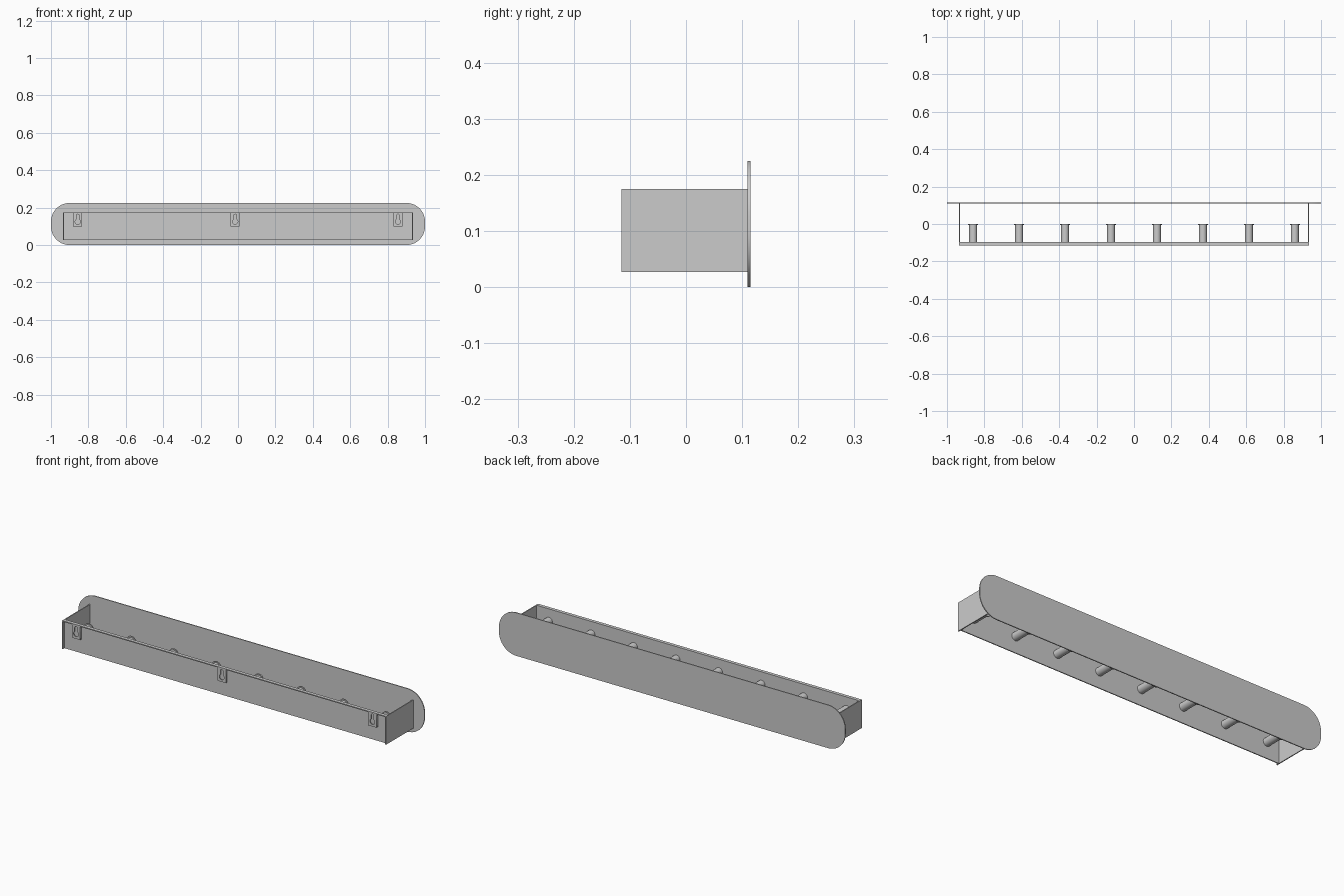
import bpy, math
from mathutils import Matrix

if "Cube" in bpy.data.objects:
    bpy.data.objects.remove(bpy.data.objects["Cube"])


def box(name, x0, x1, y0, y1, z0, z1):
    bpy.ops.mesh.primitive_cube_add(size=1)
    o = bpy.context.object
    o.name = name
    o.data.transform(Matrix.Translation(((x0 + x1) / 2, (y0 + y1) / 2, (z0 + z1) / 2))
                     @ Matrix.Diagonal((x1 - x0, y1 - y0, z1 - z0, 1)))
    return o


def arc(cx, cz, r, a0, a1, n):
    return [(cx + r * math.cos(math.radians(a0 + (a1 - a0) * i / n)),
             cz + r * math.sin(math.radians(a0 + (a1 - a0) * i / n))) for i in range(n + 1)]


def sheet(name, outlines, y, thickness):
    """Flat sheet in the xz plane; further outlines become holes."""
    cu = bpy.data.curves.new(name, 'CURVE')
    cu.dimensions = '2D'
    cu.fill_mode = 'BOTH'
    cu.extrude = thickness / 2
    for pts in outlines:
        sp = cu.splines.new('POLY')
        sp.points.add(len(pts) - 1)
        for p, (x, z) in zip(sp.points, pts):
            p.co = (x, z, 0, 1)
        sp.use_cyclic_u = True
    tmp = bpy.data.objects.new(name + "_curve", cu)
    bpy.context.collection.objects.link(tmp)
    dg = bpy.context.evaluated_depsgraph_get()
    me = bpy.data.meshes.new_from_object(tmp.evaluated_get(dg))
    bpy.data.objects.remove(tmp)
    me.transform(Matrix.Translation((0, y, 0)) @ Matrix.Rotation(math.pi / 2, 4, 'X'))
    o = bpy.data.objects.new(name, me)
    bpy.context.collection.objects.link(o)
    return o


def rod(name, x, z, r, y0, y1):
    bpy.ops.mesh.primitive_cylinder_add(vertices=32, radius=r, depth=y1 - y0,
                                        location=(x, (y0 + y1) / 2, z),
                                        rotation=(math.pi / 2, 0, 0))
    o = bpy.context.object
    o.name = name
    bpy.ops.object.shade_smooth_by_angle(angle=math.radians(40))
    return o


# long face plate with rounded ends
R, H = 0.1, 0.225
plate = (arc(1 - R, R, R, -90, 0, 16) + arc(1 - R, H - R, R, 0, 90, 16)
         + arc(R - 1, H - R, R, 90, 180, 16) + arc(R - 1, R, R, 180, 270, 16))
sheet("face_plate", [plate], 0.1125, 0.005)

# mounting channel: side walls, recessed panel and top lip
Z0, Z1, W, T = 0.027, 0.175, 0.936, 0.005
for side, s in (("left", -1), ("right", 1)):
    xs = sorted((s * W, s * (W - T)))
    box(side + "_wall", *xs, -0.115, 0.11, Z0, Z1)
box("mounting_panel", T - W, W - T, -0.102, -0.097, Z0, Z1)
box("top_lip", T - W, W - T, -0.115, -0.102, Z1 - T, Z1)

# hanging tabs with keyhole slots
for i, x in enumerate((-0.857, -0.015, 0.855)):
    tab = [(x - 0.024, 0.1), (x + 0.024, 0.1), (x + 0.024, Z1 - T), (x - 0.024, Z1 - T)]
    keyhole = arc(x, 0.125, 0.014, 120, 420, 20) + arc(x, 0.158, 0.007, 0, 180, 10)
    sheet(f"keyhole_tab_{i + 1}", [tab, keyhole], -0.111, 0.004)
    for s in (-1, 1):
        xs = sorted((x + s * 0.024, x + s * 0.020))
        box(f"tab_{i + 1}_spacer", *xs, -0.109, -0.102, 0.1, Z1 - T)

# row of eight pegs with wider heads
for i in range(8):
    x = (i - 3.5) * 0.2457
    rod(f"peg_{i + 1}", x, 0.11, 0.021, -0.1, -0.005)
    rod(f"peg_head_{i + 1}", x, 0.11, 0.027, -0.006, 0.0)
